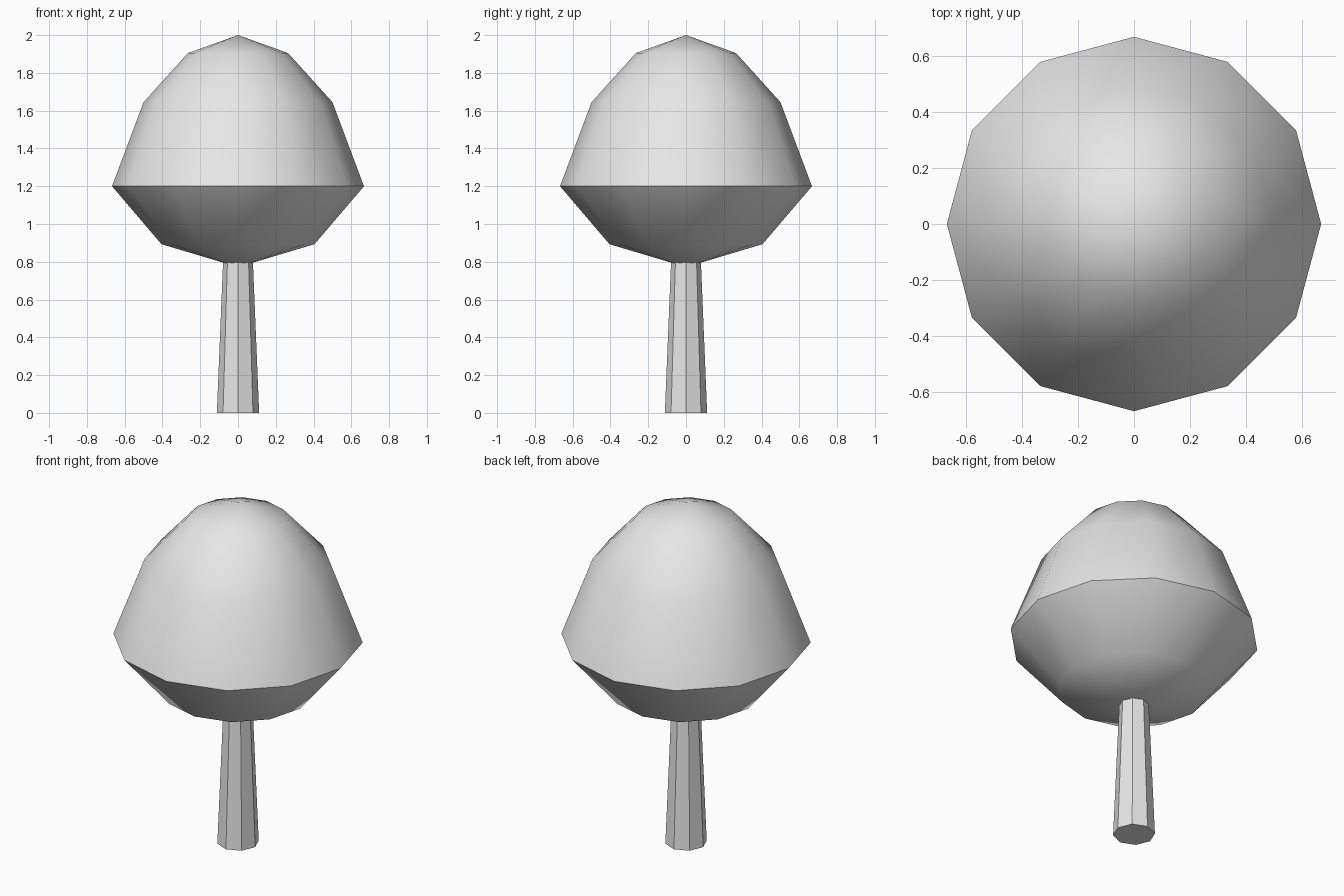
import bpy
import bmesh
from math import cos, sin, pi, radians

cube = bpy.data.objects.get("Cube")
if cube:
    bpy.data.objects.remove(cube, do_unlink=True)


def make_material(name, colour):
    mat = bpy.data.materials.new(name)
    mat.use_nodes = True
    mat.diffuse_color = colour
    mat.node_tree.nodes["Principled BSDF"].inputs["Base Color"].default_value = colour
    return mat


def lathe(name, profile, sides, mat):
    """Revolve (radius, z) points, listed bottom to top, about the z axis."""
    bm = bmesh.new()
    rings = []
    for r, z in profile:
        count = sides if r > 0 else 1
        rings.append([bm.verts.new((r * cos(2 * pi * i / sides), r * sin(2 * pi * i / sides), z))
                      for i in range(count)])
    for low, high in zip(rings, rings[1:]):
        for i in range(sides):
            j = (i + 1) % sides
            corners = [low[i % len(low)], low[j % len(low)], high[j % len(high)], high[i % len(high)]]
            bm.faces.new(list(dict.fromkeys(corners)))
    # Cap open ends
    for ring in (rings[0], rings[-1]):
        if len(ring) > 1:
            bm.faces.new(ring)
    bmesh.ops.recalc_face_normals(bm, faces=bm.faces)
    mesh = bpy.data.meshes.new(name)
    bm.to_mesh(mesh)
    bm.free()
    mesh.materials.append(mat)
    obj = bpy.data.objects.new(name, mesh)
    bpy.context.collection.objects.link(obj)
    return obj


grey = make_material("light grey", (0.8, 0.8, 0.8, 1))

# Tapered eight-sided trunk
lathe("trunk", [(0.112, 0), (0.079, 0.8)], 8, grey)

# Twelve-sided crown, smooth above and below its sharp rim
crown = lathe("crown", [(0, 0.772), (0.405, 0.893), (0.667, 1.2),
                        (0.5, 1.645), (0.265, 1.905), (0, 2)], 12, grey)
bpy.ops.object.select_all(action="DESELECT")
crown.select_set(True)
bpy.context.view_layer.objects.active = crown
bpy.ops.object.shade_smooth_by_angle(angle=radians(40))
